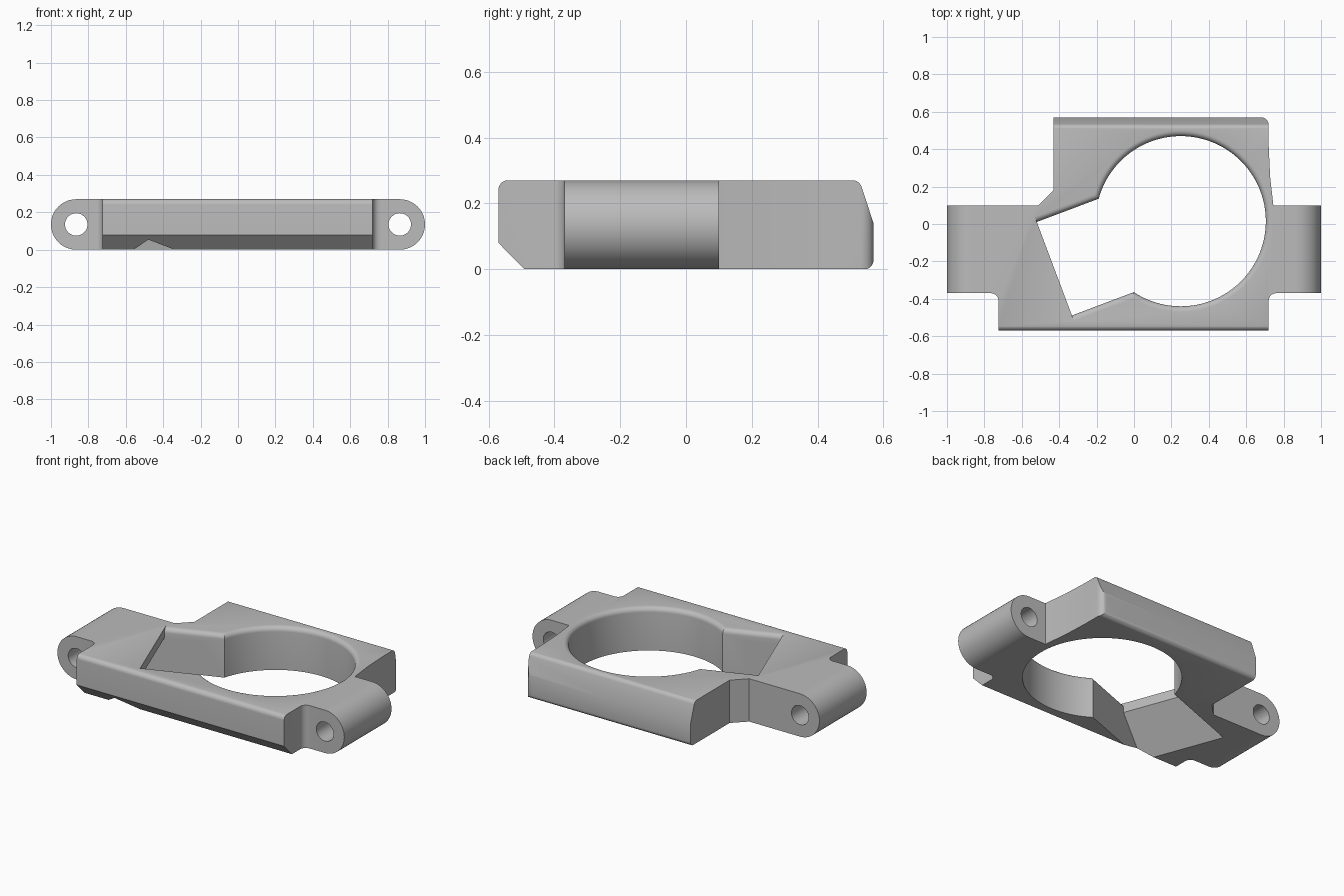
import bpy, bmesh
from math import sin, cos, radians
from mathutils import Matrix, Vector

cube = bpy.data.objects.get("Cube")
if cube:
    bpy.data.objects.remove(cube)

H = 0.27                      # thickness
CENTRE = Vector((0.25, 0.015, 0))
RING_R, FILLET = 0.455, 0.03

X, Y, Z = Vector((1, 0, 0)), Vector((0, 1, 0)), Vector((0, 0, 1))


def arc(cx, cy, r, start, end, steps=8):
    angles = [radians(start + (end - start) * i / steps) for i in range(steps + 1)]
    return [(cx + r * cos(a), cy + r * sin(a)) for a in angles]


def finish(bm, name):
    bmesh.ops.recalc_face_normals(bm, faces=bm.faces)
    mesh = bpy.data.meshes.new(name)
    bm.to_mesh(mesh)
    bm.free()
    obj = bpy.data.objects.new(name, mesh)
    bpy.context.collection.objects.link(obj)
    return obj


def prism(name, points, a, b, axis, low, high, origin=Vector()):
    """Profile in the a-b plane, extruded along axis from low to high."""
    bm = bmesh.new()
    verts = [bm.verts.new(origin + a * p + b * q + axis * low) for p, q in points]
    face = bm.faces.new(verts)
    moved = bmesh.ops.extrude_face_region(bm, geom=[face])["geom"]
    bmesh.ops.translate(bm, vec=axis * (high - low),
                        verts=[v for v in moved if isinstance(v, bmesh.types.BMVert)])
    return finish(bm, name)


def lathe(name, points, origin, steps=96):
    """Closed solid of revolution about a vertical axis."""
    bm = bmesh.new()
    rings = [[bm.verts.new(origin + Matrix.Rotation(radians(360 * i / steps), 3, 'Z')
                           @ Vector((r, 0, z))) for i in range(steps)] for r, z in points]
    for lower, upper in zip(rings, rings[1:]):
        for i in range(steps):
            j = (i + 1) % steps
            bm.faces.new((lower[i], lower[j], upper[j], upper[i]))
    bm.faces.new(rings[0])
    bm.faces.new(rings[-1])
    return finish(bm, name)


def combine(target, tool, operation):
    mod = target.modifiers.new("cut", 'BOOLEAN')
    mod.operation, mod.object, mod.solver = operation, tool, 'EXACT'
    bpy.context.view_layer.objects.active = target
    bpy.ops.object.modifier_apply(modifier=mod.name)
    bpy.data.objects.remove(tool)


# Plan outline of the clamp
outline = [(-0.725, -0.6), (0.72, -0.6)]
outline += arc(0.76, -0.41, 0.04, 180, 90)
outline += [(1.05, -0.37), (1.05, 0.10), (0.745, 0.10), (0.728, 0.25), (0.72, 0.42)]
outline += arc(0.68, 0.53, 0.04, 0, 90)
outline += [(-0.43, 0.57), (-0.43, 0.18), (-0.51, 0.10), (-1.05, 0.10), (-1.05, -0.37)]
outline += arc(-0.765, -0.41, 0.04, 90, 0)
body = prism("clamp_body", outline, X, Y, Z, -0.1, H + 0.1)

# Rounded lug ends, seen from the front
stadium = arc(0.865, H / 2, H / 2, -90, 90, 24) + arc(-0.865, H / 2, H / 2, 90, 270, 24)
combine(body, prism("lug_profile", stadium, X, Z, Y, -1, 1), 'INTERSECT')

# Front chamfer and tapered back, seen from the side
side = [(-0.57, 0.08), (-0.49, -0.001)] + arc(0.54, 0.029, 0.03, -90, 0)
side += [(0.57, 0.14)] + arc(0.505, 0.241, 0.03, 16, 90)
side += arc(-0.54, 0.241, 0.03, 90, 180)
combine(body, prism("side_profile", side, Y, Z, X, -1.2, 1.2), 'INTERSECT')

# Round opening with a softened top rim
rim = [(RING_R + FILLET - dx, z) for dx, z in arc(0, H - FILLET, FILLET, 0, 90, 6)]
flare = [(RING_R, -0.1)] + rim + [(RING_R + FILLET, H + 0.1)]
combine(body, lathe("ring_cutter", flare, CENTRE), 'DIFFERENCE')

# Angled slot opening into the ring, with the same softened rim
turn = Matrix.Rotation(radians(20.6), 3, 'Z')
U, V = turn @ X, turn @ Y
HALF = 0.267
half = [(r - RING_R + HALF, z) for r, z in flare]
slot = half + [(-v, z) for v, z in reversed(half)]
combine(body, prism("slot_cutter", slot, V, Z, U, -0.722, -0.1, CENTRE), 'DIFFERENCE')

# Sloping undercut at the closed end of the slot
undercut = [(-0.722, 0.21), (-0.955, -0.02), (-0.5, -0.02), (-0.5, 0.21)]
combine(body, prism("undercut_cutter", undercut, U, Z, V, -HALF, HALF, CENTRE), 'DIFFERENCE')

# Bolt holes through the lugs
for x in (-0.865, 0.865):
    hole = arc(x, H / 2, 0.06, 0, 360, 40)[:-1]
    combine(body, prism("hole_cutter", hole, X, Z, Y, -1, 1), 'DIFFERENCE')

# Grey finish
grey = bpy.data.materials.new("plain_grey")
grey.use_nodes = True
colour = (0.5, 0.5, 0.5, 1)
grey.diffuse_color = colour
grey.node_tree.nodes["Principled BSDF"].inputs["Base Color"].default_value = colour
body.data.materials.clear()
body.data.materials.append(grey)
for poly in body.data.polygons:
    poly.material_index = 0

bpy.ops.object.select_all(action='DESELECT')
body.select_set(True)
bpy.context.view_layer.objects.active = body
bpy.ops.object.shade_smooth_by_angle(angle=radians(25))
